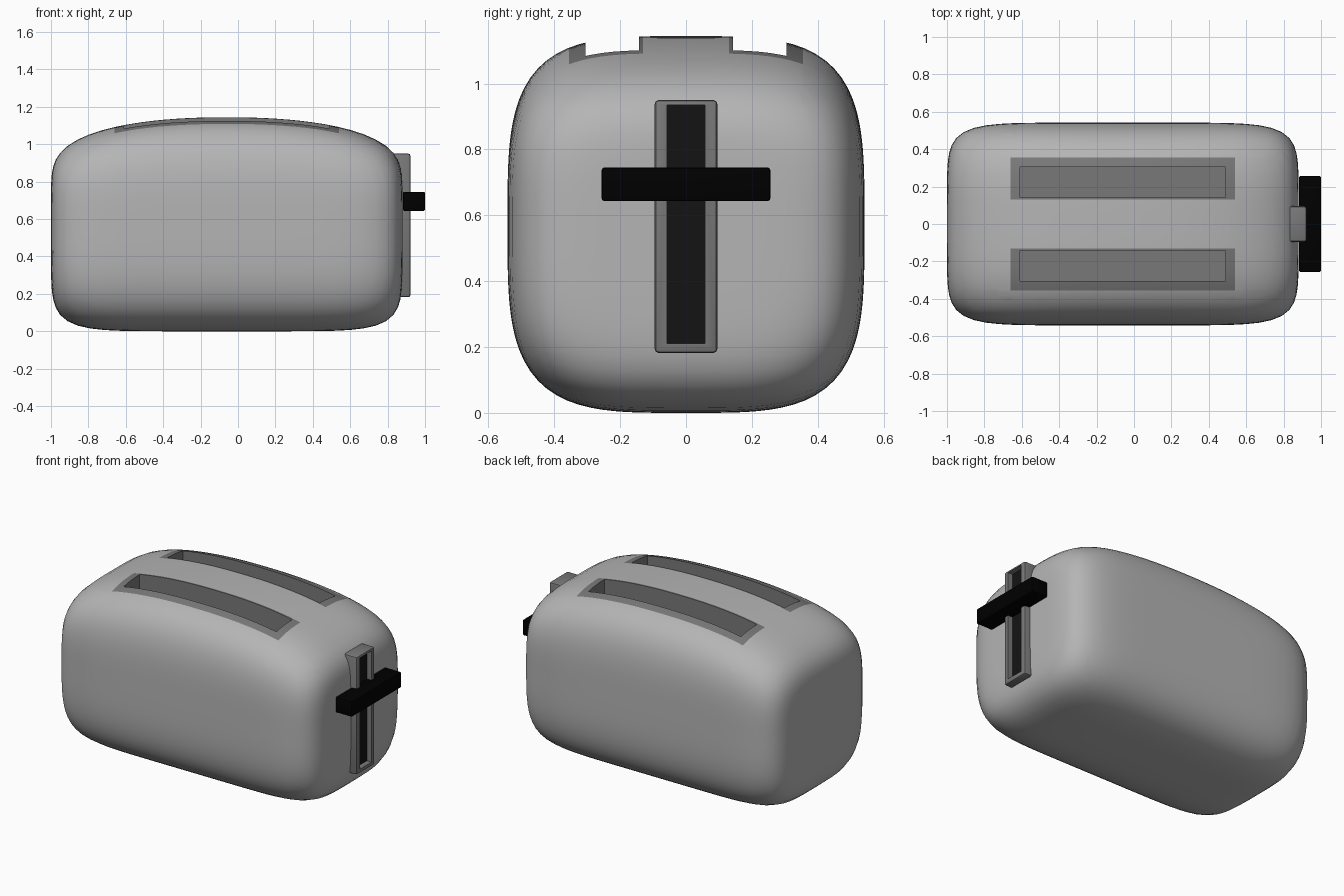
import bpy, bmesh, math

if "Cube" in bpy.data.objects:
    bpy.data.objects.remove(bpy.data.objects["Cube"])


def make_object(name, bm, mats=()):
    bmesh.ops.recalc_face_normals(bm, faces=bm.faces)
    me = bpy.data.meshes.new(name)
    bm.to_mesh(me)
    bm.free()
    ob = bpy.data.objects.new(name, me)
    bpy.context.collection.objects.link(ob)
    for m in mats:
        me.materials.append(m)
    return ob


def activate(ob):
    bpy.ops.object.select_all(action='DESELECT')
    ob.select_set(True)
    bpy.context.view_layer.objects.active = ob


def box(name, x, y, z, mats=(), bevel=0.0, mat_index=0):
    bm = bmesh.new()
    bmesh.ops.create_cube(bm, size=1)
    for v in bm.verts:
        v.co = [lo + (c + 0.5) * (hi - lo) for c, (lo, hi) in zip(v.co, (x, y, z))]
    if bevel:
        bmesh.ops.bevel(bm, geom=bm.edges[:], offset=bevel, segments=2,
                        profile=0.5, affect='EDGES')
    for f in bm.faces:
        f.material_index = mat_index
    return make_object(name, bm, mats)


def cut(ob, cutter):
    m = ob.modifiers.new("cut", 'BOOLEAN')
    m.operation = 'DIFFERENCE'
    m.solver = 'EXACT'
    m.object = cutter
    activate(ob)
    bpy.ops.object.modifier_apply(modifier=m.name)
    bpy.data.objects.remove(cutter)


def smooth(ob, deg=32):
    activate(ob)
    bpy.ops.object.shade_smooth_by_angle(angle=math.radians(deg))


def colour(name, v):
    m = bpy.data.materials.new(name)
    m.diffuse_color = (v, v, v, 1)
    m.use_nodes = True
    m.node_tree.nodes["Principled BSDF"].inputs["Base Color"].default_value = m.diffuse_color
    return m


grey = colour("body_grey", 0.46)
trim = colour("trim_grey", 0.19)
dark = colour("dark_grey", 0.007)
black = colour("black", 0.0)

# Body: inflated rounded box with an arched top
A, B, C, P, Q = 0.94, 0.542, 0.572, 7.0, 3.7
bm = bmesh.new()
bmesh.ops.create_cube(bm, size=2)
bmesh.ops.subdivide_edges(bm, edges=bm.edges[:], cuts=27, use_grid_fill=True)
for v in bm.verts:
    x, y, z = (math.tan(c * math.pi / 4) for c in v.co)
    f = (abs(x) ** P + (abs(y) ** Q + abs(z) ** Q) ** (P / Q)) ** (1 / P)
    x, y, z = x / f, y / f, z / f
    if z > 0:
        z *= 1 - 0.24 * abs(x) ** 2.3
    v.co = (x * A - 0.06, y * B, z * C + C)

# Flush trim frames around the slots
planes = [((x, 0, 0), (1, 0, 0)) for x in (-0.66, 0.54)]
planes += [((0, y, 0), (0, 1, 0)) for y in (-0.355, -0.13, 0.13, 0.355)]
for co, no in planes:
    top = [f for f in bm.faces if f.calc_center_median().z > 0.9]
    geom = top + list({e for f in top for e in f.edges}) + list({v for f in top for v in f.verts})
    bmesh.ops.bisect_plane(bm, geom=geom, plane_co=co, plane_no=no)
for f in bm.faces:
    c = f.calc_center_median()
    if c.z > 0.9 and -0.66 < c.x < 0.54 and 0.13 < abs(c.y) < 0.355:
        f.material_index = 1
body = make_object("body", bm, (grey, trim))

# Two bread slots
for s in (-1, 1):
    cut(body, box("slot_cutter", (-0.61, 0.49), sorted((s * 0.142, s * 0.305)),
                  (0.8, 1.3), (grey, trim), mat_index=1))
smooth(body)

# Raised surround of the lever track
frame = box("lever_frame", (0.80, 0.922), (-0.095, 0.095), (0.182, 0.95), (trim,), bevel=0.012)
cut(frame, box("frame_cutter", (0.7, 1.0), (-0.058, 0.058), (0.21, 0.935), (trim,)))
smooth(frame)

# Dark track behind the lever
box("lever_track", (0.80, 0.888), (-0.06, 0.06), (0.205, 0.938), (dark,))

# Lever handle
lever = box("lever", (0.882, 1.0), (-0.256, 0.256), (0.643, 0.745), (black,), bevel=0.008)
smooth(lever)
